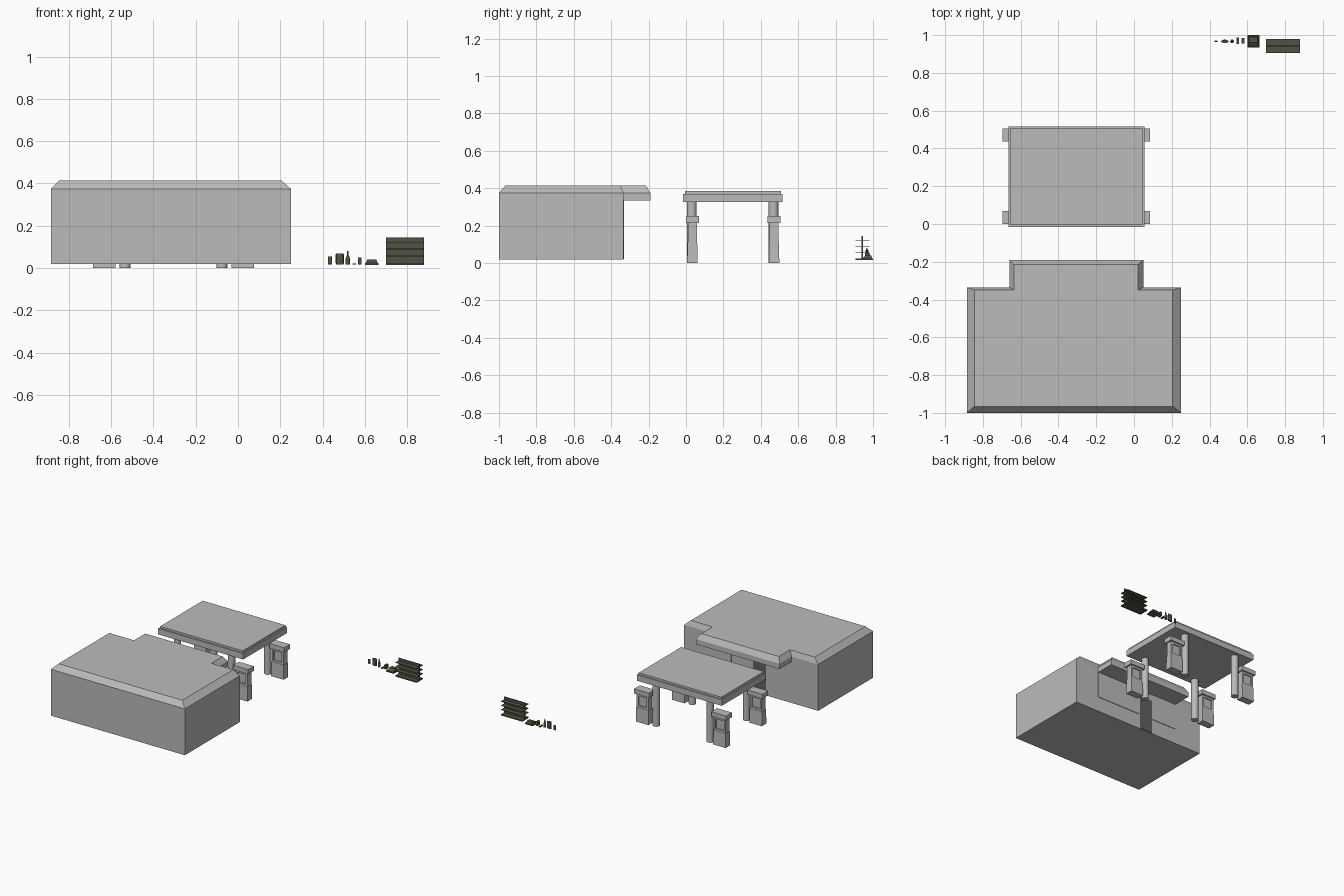
import bpy, bmesh, math

cube = bpy.data.objects.get("Cube")
if cube:
    bpy.data.objects.remove(cube, do_unlink=True)


def material(name, rgb):
    m = bpy.data.materials.new(name)
    m.use_nodes = True
    m.diffuse_color = (*rgb, 1)
    m.node_tree.nodes["Principled BSDF"].inputs["Base Color"].default_value = (*rgb, 1)
    return m


GREY = material("concrete grey", (0.5, 0.5, 0.5))
DARK = material("dark doorway", (0.12, 0.12, 0.12))
OLIVE = material("olive black", (0.08, 0.085, 0.055))


def finish(name, bm, mat):
    bmesh.ops.recalc_face_normals(bm, faces=bm.faces)
    mesh = bpy.data.meshes.new(name)
    bm.to_mesh(mesh)
    bm.free()
    mesh.materials.append(mat)
    ob = bpy.data.objects.new(name, mesh)
    bpy.context.collection.objects.link(ob)
    return ob


def loft(bm, loops):
    """Skin a stack of equal-length point loops and cap both ends."""
    rings = [[bm.verts.new(p) for p in loop] for loop in loops]
    n = len(rings[0])
    for a, b in zip(rings, rings[1:]):
        for i in range(n):
            j = (i + 1) % n
            bm.faces.new((a[i], a[j], b[j], b[i]))
    bm.faces.new(rings[0][::-1])
    bm.faces.new(rings[-1])


def rect(x0, x1, y0, y1, z):
    return [(x0, y0, z), (x1, y0, z), (x1, y1, z), (x0, y1, z)]


def block(bm, x0, x1, y0, y1, z0, z1):
    loft(bm, [rect(x0, x1, y0, y1, z0), rect(x0, x1, y0, y1, z1)])


def box(name, mat, *bounds):
    bm = bmesh.new()
    block(bm, *bounds)
    return finish(name, bm, mat)


def turned(name, mat, x, y, profile, sides=16, flat=1):
    """Lathe of (radius, z) pairs; flat squashes it along y."""
    bm = bmesh.new()
    angles = [2 * math.pi * i / sides for i in range(sides)]
    loft(bm, [[(x + r * math.cos(a), y + flat * r * math.sin(a), z) for a in angles]
              for r, z in profile])
    ob = finish(name, bm, mat)
    bpy.ops.object.select_all(action='DESELECT')
    bpy.context.view_layer.objects.active = ob
    ob.select_set(True)
    bpy.ops.object.shade_smooth_by_angle(angle=math.radians(35))
    return ob


def tee(x0, x1, px0, px1, y0, y1, y2, z):
    """Outline of the shop roof with its entrance overhang."""
    return [(x0, y0, z), (x1, y0, z), (x1, y1, z), (px1, y1, z),
            (px1, y2, z), (px0, y2, z), (px0, y1, z), (x0, y1, z)]


# Shop building, overhang and bevelled roof
box("shop_walls", GREY, -0.885, 0.25, -1, -0.335, 0.02, 0.375)
box("entrance_overhang", GREY, -0.66, 0.05, -0.336, -0.19, 0.335, 0.375)
bm = bmesh.new()
loft(bm, [tee(-0.885, 0.25, -0.66, 0.05, -1, -0.335, -0.19, 0.375),
          tee(-0.845, 0.205, -0.635, 0.02, -0.965, -0.35, -0.215, 0.415)])
finish("shop_roof", bm, GREY)

# Shop front panels and door
for i, (x0, x1) in enumerate([(-0.15, 0.05), (-0.33, -0.155), (-0.66, -0.45)]):
    box(f"shop_window_{i + 1}", GREY, x0, x1, -0.336, -0.331, 0.135, 0.335)
box("shop_door", DARK, -0.445, -0.335, -0.336, -0.331, 0.022, 0.285)

# Canopy slab with raised roof
box("canopy_slab", GREY, -0.665, 0.055, -0.016, 0.517, 0.325, 0.37)
box("canopy_top", GREY, -0.655, 0.045, -0.006, 0.508, 0.37, 0.385)


def fuel_pump(name, x, y):
    bm = bmesh.new()
    block(bm, x - 0.05, x + 0.05, y - 0.024, y + 0.024, 0.11, 0.215)
    bm.normal_update()
    # recessed display on both broad sides
    broad = [f for f in bm.faces if abs(f.normal.y) > 0.9]
    bmesh.ops.inset_individual(bm, faces=broad, thickness=0.022, depth=0)
    bmesh.ops.inset_individual(bm, faces=broad, thickness=0.001, depth=-0.008)
    loft(bm, [rect(x - 0.053, x + 0.053, y - 0.028, y + 0.028, 0),
              rect(x - 0.052, x + 0.052, y - 0.026, y + 0.026, 0.11)])
    block(bm, x - 0.063, x + 0.063, y - 0.035, y + 0.035, 0.215, 0.25)
    finish(name, bm, GREY)


# Pumps and canopy posts
for row, y in (("front", 0.034), ("back", 0.471)):
    for side, px, cx in (("right", -0.632, -0.534), ("left", 0.023, -0.076)):
        fuel_pump(f"{row}_{side}_pump", px, y)
        turned(f"{row}_{side}_post", GREY, cx, y - 0.003, [(0.026, 0), (0.026, 0.326)])

# Display shelf: centre panel with shelves on both sides
box("shelf_panel", OLIVE, 0.70, 0.88, 0.939, 0.945, 0.015, 0.145)
box("shelf_base", OLIVE, 0.70, 0.88, 0.905, 0.98, 0.015, 0.024)
for i in range(3):
    z = 0.056 + i * 0.032
    box(f"shelf_{i + 1}", OLIVE, 0.70, 0.88, 0.905, 0.98, z, z + 0.004)

# Small goods
Y = 0.967
turned("small_pouch", OLIVE, 0.435, Y, [(0.009, 0.018), (0.01, 0.036), (0.009, 0.054)], 8, 0.4)
turned("snack_bag", OLIVE, 0.481, Y,
       [(0.018, 0.018), (0.02, 0.03), (0.02, 0.058), (0.018, 0.07)], 10, 0.45)
turned("bottle", OLIVE, 0.519, Y,
       [(0.01, 0.018), (0.01, 0.045), (0.004, 0.062), (0.003, 0.08)], 12)
box("flat_bar", OLIVE, 0.542, 0.557, 0.953, 0.987, 0.016, 0.022)
box("small_carton", OLIVE, 0.568, 0.584, 0.956, 0.984, 0.018, 0.05)

# Till with sloping top
box("till_base", OLIVE, 0.60, 0.664, 0.935, 1.0, 0.015, 0.024)
bm = bmesh.new()
loft(bm, [rect(0.604, 0.66, 0.94, 0.996, 0.024), rect(0.61, 0.654, 0.962, 0.99, 0.04)])
finish("till_body", bm, OLIVE)
